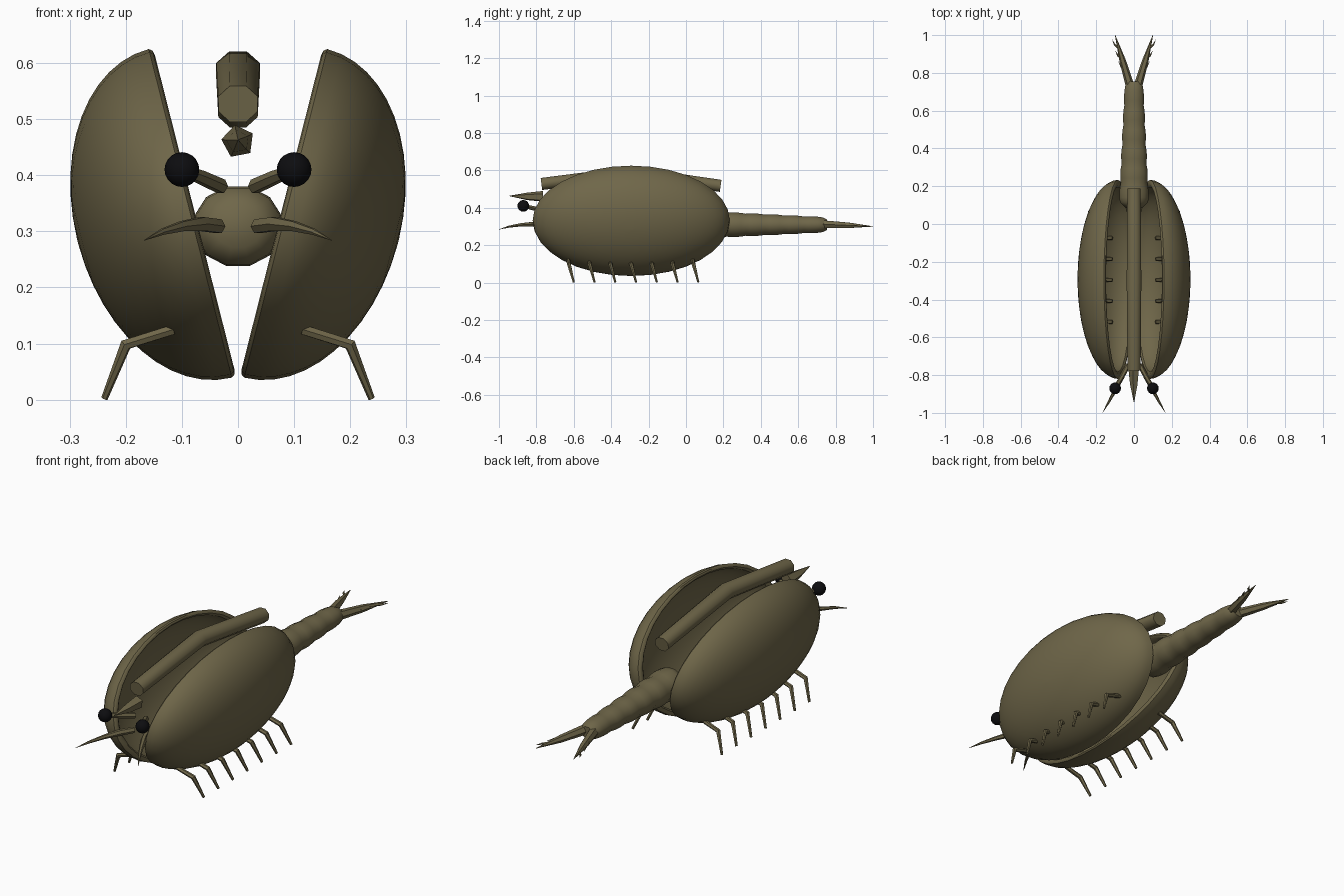
import bpy, bmesh
from math import sin, cos, pi, radians
from mathutils import Vector

cube = bpy.data.objects.get("Cube")
if cube:
    bpy.data.objects.remove(cube)


def material(name, colour, rough):
    m = bpy.data.materials.new(name)
    m.use_nodes = True
    m.diffuse_color = colour
    bsdf = m.node_tree.nodes["Principled BSDF"]
    bsdf.inputs["Base Color"].default_value = colour
    bsdf.inputs["Roughness"].default_value = rough
    return m


OLIVE = material("olive shell", (0.16, 0.135, 0.067, 1), 0.7)
BLACK = material("eye black", (0.004, 0.004, 0.005, 1), 0.5)


def finish(name, bm, mat=OLIVE, mirror=False, angle=40):
    """Turn a bmesh into a shaded object, mirrored across x if asked."""
    bmesh.ops.recalc_face_normals(bm, faces=bm.faces)
    mesh = bpy.data.meshes.new(name)
    bm.to_mesh(mesh)
    bm.free()
    mesh.materials.append(mat)
    ob = bpy.data.objects.new(name, mesh)
    bpy.context.collection.objects.link(ob)
    bpy.ops.object.select_all(action='DESELECT')
    ob.select_set(True)
    bpy.context.view_layer.objects.active = ob
    bpy.ops.object.shade_smooth_by_angle(angle=radians(angle))
    if mirror:
        ob.modifiers.new("Mirror", 'MIRROR').use_mirror_merge = False
    return ob


def loft(bm, rings):
    """Skin closed rings of equal size and cap both ends."""
    loops = [[bm.verts.new(p) for p in ring] for ring in rings]
    n = len(loops[0])
    for a, b in zip(loops, loops[1:]):
        for i in range(n):
            j = (i + 1) % n
            bm.faces.new((a[i], a[j], b[j], b[i]))
    bm.faces.new(loops[0])
    bm.faces.new(loops[-1])


def ellipse(centre, u, v, sides, turn=0.0):
    angles = [2 * pi * (i + turn) / sides for i in range(sides)]
    return [centre + u * cos(a) + v * sin(a) for a in angles]


def tube(bm, path, radii, sides=8, turn=0.0):
    """Tapered tube; each radius is a number or a (width, height) pair."""
    pts = [Vector(p) for p in path]
    rings = []
    for i, (p, r) in enumerate(zip(pts, radii)):
        w, h = r if isinstance(r, tuple) else (r, r)
        t = (pts[min(i + 1, len(pts) - 1)] - pts[max(i - 1, 0)]).normalized()
        side = t.cross(Vector((0, 0, 1))).normalized()
        rings.append(ellipse(p, side * w, side.cross(t) * h, sides, turn))
    loft(bm, rings)


# Two hollow oval valves, leaning apart toward the top
bm = bmesh.new()
tilt = radians(14.2)
out = Vector((cos(tilt), 0, -sin(tilt)))
up = Vector((sin(tilt), 0, cos(tilt)))
centre = Vector((0.085, -0.293, 0.332))
profile = []
steps = 12
for i in range(steps + 1):
    a = pi / 2 * (1 - (i + 0.15) / (steps + 0.15))
    profile.append((cos(a), 0.207 * sin(a)))
profile += [(0.985, -0.006), (0.955, -0.008), (0.93, 0.0)]
for i in range(1, steps + 1):
    a = pi / 2 * i / (steps + 0.15)
    profile.append((0.93 * cos(a), 0.18 * sin(a)))
loft(bm, [ellipse(centre + out * h, Vector((0, 0.527 * r, 0)), up * 0.302 * r, 32)
          for r, h in profile])
finish("shell_valves", bm, mirror=True)

# Bent ridge bar lying between the valves
bm = bmesh.new()
tube(bm, [(0, -0.773, 0.527), (0, -0.3, 0.586), (0, 0.185, 0.517)],
     [(0.038, 0.035), (0.042, 0.037), (0.038, 0.035)], 8, 0.5)
finish("dorsal_ridge", bm, angle=50)

# Pointed snout spike under the front of the ridge
bm = bmesh.new()
tube(bm, [(0, -0.765, 0.46), (0, -0.85, 0.46), (0, -0.945, 0.463)],
     [0.03, 0.021, 0.001], 5, 0.1)
finish("snout_spike", bm)

# Segmented abdomen with a slight swelling in every segment
bm = bmesh.new()
path, radii = [(0, 0.085, 0.31)], [(0.045, 0.04)]
segments, cuts = 6, 4
for k in range(segments * cuts + 1):
    f = k / (segments * cuts)
    swell = 0.93 + 0.07 * sin(pi * (k % cuts) / cuts)
    path.append((0, 0.115 + 0.615 * f, 0.309))
    radii.append(((0.083 - 0.031 * f) * swell, (0.076 - 0.032 * f) * swell))
path.append((0, 0.755, 0.309))
radii.append((0.034, 0.028))
tube(bm, path, radii, 12, 0.5)
finish("abdomen", bm, angle=50)

# Forked tail with small outer spines
bm = bmesh.new()
root, tip = Vector((0.022, 0.735, 0.312)), Vector((0.1, 1.0, 0.3))
tube(bm, [root, root.lerp(tip, 0.5), tip], [0.023, 0.017, 0.001], 6)
for f in (0.3, 0.52, 0.74):
    p = root.lerp(tip, f)
    tube(bm, [p, p + Vector((0.022, 0.018, 0)), p + Vector((0.036, 0.045, 0))],
         [0.007, 0.005, 0.0005], 5)
finish("tail_fork", bm, mirror=True)

# Eye stalks and eyes
bm = bmesh.new()
tube(bm, [(0.03, -0.745, 0.38), (0.065, -0.81, 0.396), (0.1, -0.87, 0.41)],
     [0.014, 0.013, 0.01], 6)
finish("eye_stalks", bm, mirror=True)

bm = bmesh.new()
bmesh.ops.create_uvsphere(bm, u_segments=16, v_segments=10, radius=0.031)
bmesh.ops.translate(bm, verts=bm.verts, vec=(0.1, -0.87, 0.41))
finish("eyes", bm, BLACK, mirror=True)

# Curved, tapering antennae
bm = bmesh.new()
tube(bm, [(0.035, -0.745, 0.309), (0.065, -0.81, 0.313), (0.1, -0.88, 0.309),
          (0.135, -0.945, 0.299), (0.167, -1.0, 0.284)],
     [0.014, 0.014, 0.01, 0.006, 0.0005], 6)
finish("antennae", bm, mirror=True)

# Row of jointed legs on each side
bm = bmesh.new()
for k in range(7):
    y = -0.63 + 0.111 * k
    tube(bm, [(0.115, y, 0.125), (0.2, y + 0.004, 0.098), (0.238, y + 0.03, 0.002)],
         [0.01, 0.011, 0.006], 6)
finish("legs", bm, mirror=True)
